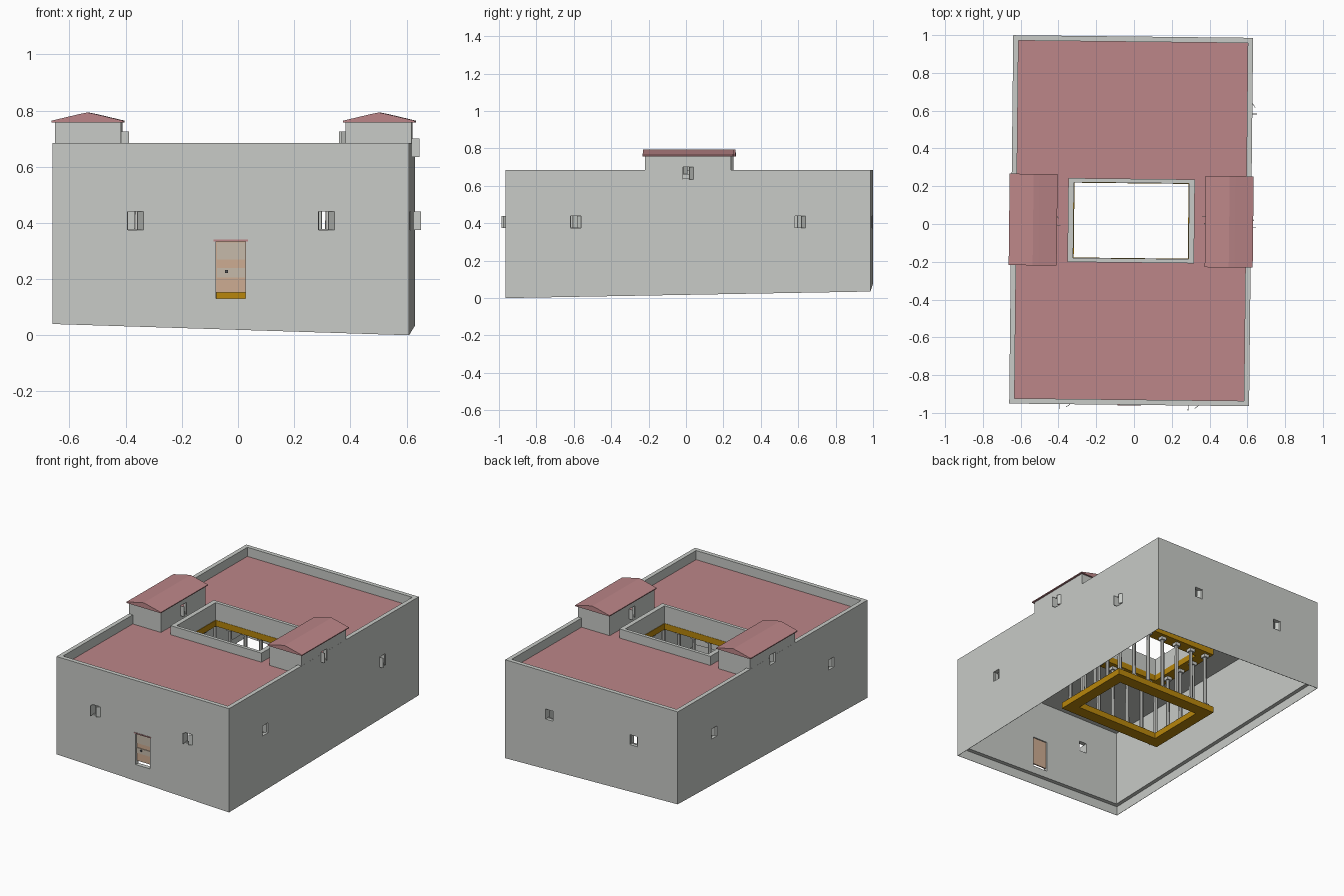
import bpy, bmesh, math
from mathutils import Matrix, Vector

if "Cube" in bpy.data.objects:
    bpy.data.objects.remove(bpy.data.objects["Cube"])

def srgb(r, g, b):
    f = lambda c: ((c / 255 + 0.055) / 1.055) ** 2.4 if c > 10 else c / 255 / 12.92
    return (f(r), f(g), f(b), 1)

def material(name, rgb):
    m = bpy.data.materials.new(name)
    m.diffuse_color = srgb(*rgb)
    m.use_nodes = True
    m.node_tree.nodes["Principled BSDF"].inputs["Base Color"].default_value = m.diffuse_color
    return m

WALL = material("grey plaster", (200, 203, 199))
ROOF = material("dusty pink tile", (188, 134, 136))
GOLD = material("mustard timber", (184, 134, 11))
STONE = material("pale stone", (205, 206, 202))
DOOR = material("tan wood", (205, 172, 146))
PALE = material("pale wood", (198, 186, 170))
METAL = material("dark metal", (90, 90, 92))

HX, HY, TOP, DECK, T = 0.635, 0.975, 0.685, 0.625, 0.028

def finish(name, bm, mat):
    bmesh.ops.recalc_face_normals(bm, faces=bm.faces[:])
    me = bpy.data.meshes.new(name)
    bm.to_mesh(me)
    bm.free()
    me.materials.append(mat)
    ob = bpy.data.objects.new(name, me)
    bpy.context.scene.collection.objects.link(ob)
    return ob

def add_box(bm, x0, x1, y0, y1, z0, z1, mtx=Matrix()):
    s = Matrix.Translation(((x0 + x1) / 2, (y0 + y1) / 2, (z0 + z1) / 2)) @ Matrix.Diagonal((x1 - x0, y1 - y0, z1 - z0, 1))
    bmesh.ops.create_cube(bm, size=1, matrix=mtx @ s)

def box(name, mat, *dims, mtx=Matrix()):
    bm = bmesh.new()
    add_box(bm, *dims, mtx=mtx)
    return finish(name, bm, mat)

def ring(name, mat, profile, cx=0, cy=0):
    """Rectangular tube: profile is a closed list of (half x, half y, z, follows sloping ground)."""
    bm = bmesh.new()
    loops = []
    for hx, hy, z, slope in profile:
        loop = []
        for sx, sy in ((-1, -1), (1, -1), (1, 1), (-1, 1)):
            x, y = sx * hx, sy * hy
            dz = 0.0375 - 0.0315 * x + 0.018 * y if slope else 0
            loop.append(bm.verts.new((cx + x, cy + y, z + dz)))
        loops.append(loop)
    for a, b in zip(loops, loops[1:] + loops[:1]):
        for i in range(4):
            j = (i + 1) % 4
            bm.faces.new((a[i], a[j], b[j], b[i]))
    return finish(name, bm, mat)

def plain_ring(name, mat, hx, hy, tx, ty, z0, z1, cx=0, cy=0):
    return ring(name, mat, [(hx, hy, z0, 0), (hx - tx, hy - ty, z0, 0),
                            (hx - tx, hy - ty, z1, 0), (hx, hy, z1, 0)], cx, cy)

# Outer walls with a thin skirt that follows the sloping ground
walls = ring("outer_walls", WALL, [
    (HX, HY, 0, 1), (HX - .002, HY - .002, 0, 1), (HX - .002, HY - .002, .06, 1),
    (HX - T, HY - T, .06, 1), (HX - T, HY - T, TOP, 0), (HX, HY, TOP, 0)])

# Flat roof deck around the courtyard, with grey ceiling under it
plain_ring("roof_deck", ROOF, HX - T, HY - T, HX - T - .32, HY - T - .21, DECK - .01, DECK)
plain_ring("ceiling", WALL, HX - T, HY - T, HX - T - .32, HY - T - .21, DECK - .025, DECK - .0105)
plain_ring("courtyard_parapet", WALL, .335, .222, .03, .022, .57, TOP)

# Courtyard gallery: two timber frames with columns between them
for name, z in (("lower_gallery_frame", .12), ("upper_gallery_frame", .53)):
    plain_ring(name, GOLD, .377, .277, .075, .079, z, z + .04)
bm = bmesh.new()
spots = [(-.34 + .68 * i / 6, s * .24) for i in range(7) for s in (-1, 1)]
spots += [(s * .34, -.24 + .48 * i / 4) for i in range(1, 4) for s in (-1, 1)]
for x, y in spots:
    bmesh.ops.create_cone(bm, cap_ends=True, segments=8, radius1=.013, radius2=.011, depth=.37,
                          matrix=Matrix.Translation((x, y, .345)))
    for z in (.16, .51):
        add_box(bm, x - .018, x + .018, y - .018, y + .018, z, z + .02)
finish("gallery_columns", bm, STONE)

# Stair houses on the roof with low gabled caps
houses = []
for side, s in (("left", -1), ("right", 1)):
    houses.append(plain_ring(side + "_stair_house", WALL, .1175, .23, .02, .02, DECK - .02, .765, s * .517))
    bm = bmesh.new()
    pts = [(-.127, .758), (.127, .758), (.127, .764), (.03, .787), (0, .793), (-.03, .787), (-.127, .764)]
    front = [bm.verts.new((s * .519 + x, -.242, z)) for x, z in pts]
    f = bm.faces.new(front)
    ext = bmesh.ops.extrude_face_region(bm, geom=[f])
    bmesh.ops.translate(bm, vec=(0, .484, 0), verts=[v for v in ext["geom"] if isinstance(v, bmesh.types.BMVert)])
    finish(side + "_stair_house_roof", bm, ROOF)

# Windows: (x, y, wall direction in degrees, centre height, shutters swing outwards)
windows = []
for s in (-1, 1):
    windows += [(s * .34, -HY, 0, .407, 1), (s * .31, HY, 180, .407, 0),
                (-HX, s * .6, 270, .407, 0), (HX, s * .6, 90, .407, s > 0)]
windows += [(HX, 0, 90, .667, 1), (-HX, 0, 270, .667, 0), (.3995, 0, 270, .692, 1), (-.3995, 0, 90, .692, 1)]

cut = bmesh.new()
for n, (x, y, deg, z, out) in enumerate(windows):
    m = Matrix.Translation((x, y, z)) @ Matrix.Rotation(math.radians(deg), 4, 'Z')
    add_box(cut, -.028, .028, -.02, .06, -.033, .033, mtx=m)
    bm = bmesh.new()
    if not out:
        m = m @ Matrix.Translation((0, .014, 0))
    d = -1 if out else 1
    for hinge, ang in ((-.028, 90 * d), (.028, 180 - 35 * d)):
        leaf = m @ Matrix.Translation((hinge, 0, 0)) @ Matrix.Rotation(math.radians(ang), 4, 'Z')
        add_box(bm, 0, .026, -.0015, .0015, -.033, .033, mtx=leaf)
    add_box(bm, -.028, .028, .008, .014, -.033, -.029, mtx=m)
    finish(f"window_shutters_{n + 1}", bm, WALL)

# Front door opening, boards, rails, knob and tiled lintel
add_box(cut, -.052, .052, -HY - .02, -HY + .06, .13, .335)
box("door_leaf", DOOR, -.052, .052, -HY + .012, -HY + .02, .152, .335)
for z0, z1 in ((.205, .24), (.27, .33)):
    box("door_rail", PALE, -.05, .05, -HY + .008, -HY + .0125, z0, z1)
box("door_knob", METAL, -.02, -.01, -HY + .002, -HY + .0125, .222, .232)
box("door_lintel", ROOF, -.062, .062, -HY - .003, -HY + .01, .334, .341)

# Cut all the openings
cutter = finish("opening_cutter", cut, WALL)
cutter.hide_render = True
for ob in [walls] + houses:
    mod = ob.modifiers.new("openings", 'BOOLEAN')
    mod.operation, mod.solver, mod.object = 'DIFFERENCE', 'EXACT', cutter
    bpy.context.view_layer.objects.active = ob
    bpy.ops.object.modifier_apply(modifier=mod.name)
bpy.data.objects.remove(cutter)

# The whole building sits slightly turned on its plot
turn = Matrix.Translation((-.015, .0175, 0)) @ Matrix.Rotation(-.011, 4, 'Z')
for ob in bpy.context.scene.objects:
    ob.data.transform(turn)
